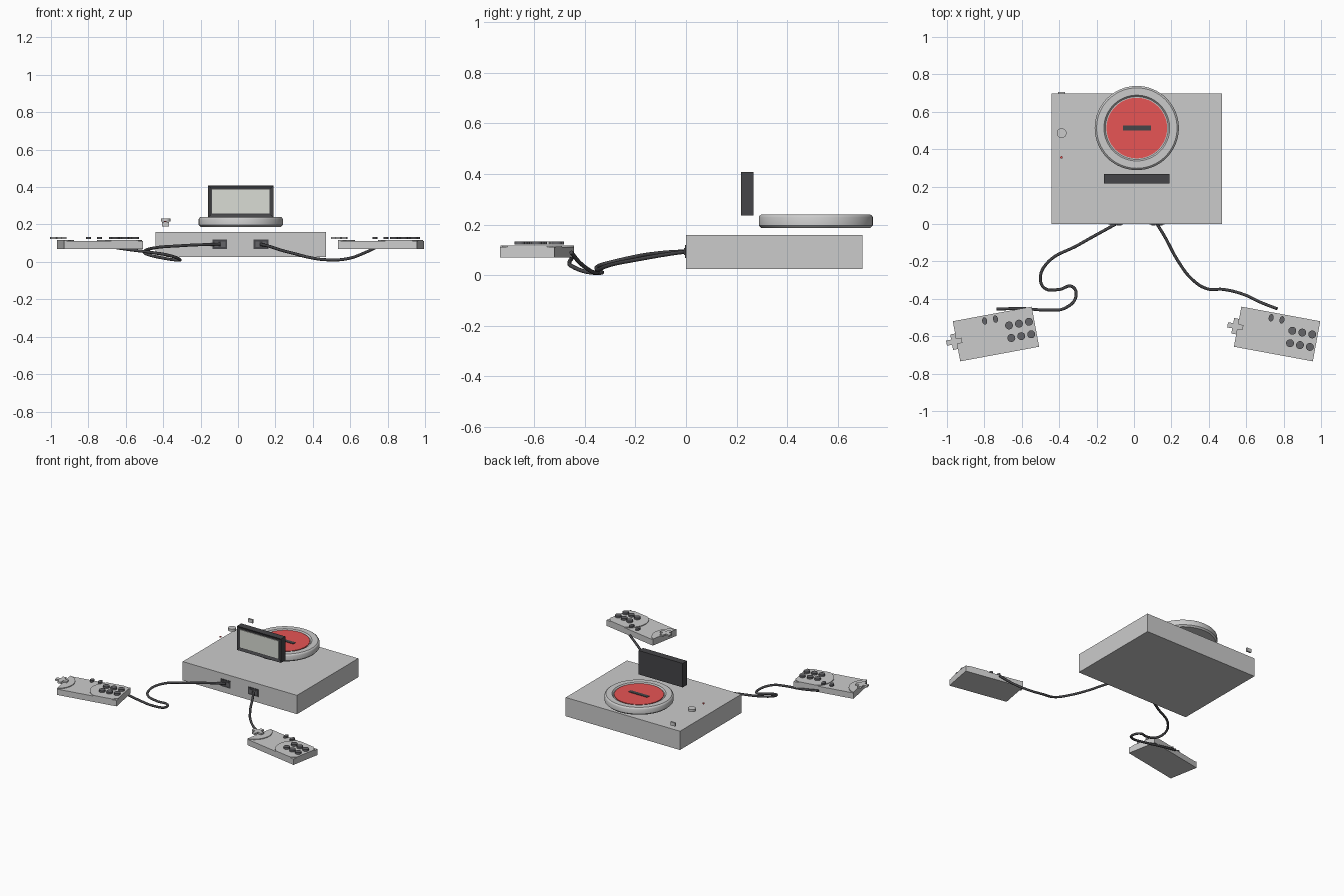
import bpy, bmesh
from math import sin, cos, pi, radians
from mathutils import Matrix

if "Cube" in bpy.data.objects:
    bpy.data.objects.remove(bpy.data.objects["Cube"])


def material(name, rgb):
    m = bpy.data.materials.new(name)
    m.diffuse_color = (*rgb, 1)
    m.use_nodes = True
    m.node_tree.nodes["Principled BSDF"].inputs["Base Color"].default_value = m.diffuse_color
    return m


DARK = material("dark_plastic", (0.06, 0.06, 0.065))
BUTTON = material("button_grey", (0.13, 0.13, 0.14))
RED = material("red", (0.8, 0.09, 0.09))
GLASS = material("screen_glass", (0.7, 0.72, 0.66))


def finish(name, bm, mat=None, matrix=None, smooth=False):
    bmesh.ops.recalc_face_normals(bm, faces=bm.faces)
    me = bpy.data.meshes.new(name)
    bm.to_mesh(me)
    bm.free()
    ob = bpy.data.objects.new(name, me)
    bpy.context.collection.objects.link(ob)
    if mat:
        me.materials.append(mat)
    if matrix:
        ob.matrix_world = matrix
    if smooth:
        bpy.ops.object.select_all(action='DESELECT')
        ob.select_set(True)
        bpy.context.view_layer.objects.active = ob
        bpy.ops.object.shade_smooth_by_angle(angle=radians(35))
    return ob


def box(name, x, y, z, mat=None, matrix=None):
    bm = bmesh.new()
    bmesh.ops.create_cube(bm, size=1)
    for v in bm.verts:
        v.co = [a + (b - a) * (c + 0.5) for (a, b), c in zip((x, y, z), v.co)]
    return finish(name, bm, mat, matrix)


def prism(name, pts, z0, z1, mat=None, matrix=None, smooth=False):
    bm = bmesh.new()
    face = bm.faces.new([bm.verts.new((x, y, z0)) for x, y in pts])
    ext = bmesh.ops.extrude_face_region(bm, geom=[face])
    for v in ext["geom"]:
        if isinstance(v, bmesh.types.BMVert):
            v.co.z = z1
    bmesh.ops.remove_doubles(bm, verts=bm.verts, dist=1e-5)
    return finish(name, bm, mat, matrix, smooth)


def ellipse(cx, cy, rx, ry, n=32):
    return [(cx + rx * cos(2 * pi * i / n), cy + ry * sin(2 * pi * i / n)) for i in range(n)]


def lathe(name, profile, cx, cy, steps=64):
    bm = bmesh.new()
    vs = [bm.verts.new((r, 0, z)) for r, z in profile]
    es = [bm.edges.new(p) for p in zip(vs, vs[1:])]
    bmesh.ops.spin(bm, geom=vs + es, axis=(0, 0, 1), cent=(0, 0, 0), angle=2 * pi, steps=steps)
    bmesh.ops.remove_doubles(bm, verts=bm.verts, dist=1e-5)
    return finish(name, bm, None, Matrix.Translation((cx, cy, 0)), True)


def cable(name, pts):
    cu = bpy.data.curves.new(name, 'CURVE')
    cu.dimensions = '3D'
    cu.bevel_depth = 0.008
    cu.bevel_resolution = 3
    cu.use_fill_caps = True
    sp = cu.splines.new('BEZIER')
    sp.bezier_points.add(len(pts) - 1)
    for bp, p in zip(sp.bezier_points, pts):
        bp.co = p
        bp.handle_left_type = bp.handle_right_type = 'AUTO'
    cu.materials.append(DARK)
    bpy.context.collection.objects.link(bpy.data.objects.new(name, cu))


# Console body
box("console_body", (-0.44, 0.47), (0, 0.697), (0.025, 0.16))

# Round disc lid with red centre and dark slot
lathe("disc_lid", [(0, .187), (.215, .187), (.225, .197), (.225, .229), (.222, .235), (.215, .24),
                   (.176, .24), (.168, .23), (0, .23)], 0.015, 0.513)
prism("red_lid_centre", ellipse(0.015, 0.513, 0.162, 0.162, 64), 0.228, 0.236, RED, smooth=True)
box("lid_slot", (-0.06, 0.09), (0.5, 0.527), (0.232, 0.239), DARK)

# Upright display: case with an inset front and a pale panel
bpy_case = box("display_case", (-0.16, 0.19), (0.217, 0.266), (0.236, 0.408), DARK)
bm = bmesh.new()
bm.from_mesh(bpy_case.data)
bm.normal_update()
front = min(bm.faces, key=lambda f: f.calc_center_median().y)
bmesh.ops.inset_region(bm, faces=[front], thickness=0.022, depth=0)
bmesh.ops.translate(bm, verts=front.verts, vec=(0, 0.008, 0))
bm.to_mesh(bpy_case.data)
bm.free()
box("display_panel", (-0.138, 0.168), (0.221, 0.226), (0.258, 0.386), GLASS)

# Power button, rear switch and indicator light
prism("power_button", ellipse(-0.387, 0.486, 0.026, 0.026), 0.215, 0.233, smooth=True)
box("rear_switch", (-0.407, -0.37), (0.694, 0.706), (0.188, 0.213))
prism("indicator_light", ellipse(-0.388, 0.356, 0.007, 0.007, 16), 0.213, 0.219, RED)

# Front ports with plug blocks
for side, x in (("left", -0.097), ("right", 0.123)):
    box(side + "_port", (x - .039, x + .039), (-0.004, 0.01), (0.068, 0.12), DARK)
    for dx in (-0.018, 0.018):
        box(side + "_port_socket", (x + dx - .011, x + dx + .011), (-0.007, 0), (0.08, 0.108), BUTTON)

# Hand controllers
clamp = lambda v, m: max(-m, min(m, v))
HX, HY = 0.2145, 0.109
for side, x, ang in (("left", -0.738, 10.5), ("right", 0.765, -10.5)):
    M = Matrix.Translation((x, -0.588, 0)) @ Matrix.Rotation(radians(ang), 4, 'Z')
    n = side + "_controller_"
    box(n + "body", (-HX, HX), (-HY, HY), (0.07, 0.112), None, M)
    # Raised pads under the buttons and cross, clipped to the body outline
    pad = [(clamp(a, HX), clamp(b, HY)) for a, b in ellipse(0.115, 0, 0.13, 0.125, 64)]
    prism(n + "button_pad", pad, 0.108, 0.117, None, M)
    arc = [(-0.26 + 0.117 * cos(t), 0.117 * sin(t)) for t in [radians(-66 + 6 * i) for i in range(23)]]
    prism(n + "cross_pad", [(-HX, -HY + .001)] + arc[0:] + [(-HX, HY - .001)], 0.108, 0.117, None, M)
    # Direction cross
    a, w, cx = 0.042, 0.014, -0.227
    cross = [(a, -w), (a, w), (w, w), (w, a), (-w, a), (-w, w),
             (-a, w), (-a, -w), (-w, -w), (-w, -a), (w, -a), (w, -w)]
    prism(n + "cross", [(cx + p, q) for p, q in cross], 0.121, 0.133, None, M)
    # Six action buttons
    for bx in (0.077, 0.131, 0.185):
        for by in (-0.036, 0.032):
            prism(n + "action_button", ellipse(bx, by, 0.021, 0.021, 24), 0.121, 0.134, BUTTON, M, True)
    # Two small oval buttons
    for bx in (-0.047, 0.012):
        prism(n + "oval_button", ellipse(bx, 0.079, 0.013, 0.02, 24), 0.121, 0.133, BUTTON, M, True)

# Cables
cable("left_cable", [(-.097, 0, .095), (-.294, -.11, .087), (-.47, -.215, .07), (-.5, -.3, .05),
                     (-.475, -.345, .037), (-.4, -.35, .02), (-.33, -.335, .01), (-.31, -.385, .012),
                     (-.37, -.45, .035), (-.46, -.46, .05), (-.6, -.452, .068), (-.735, -.455, .09)])
cable("right_cable", [(.123, 0, .093), (.16, -.06, .085), (.24, -.205, .06), (.31, -.295, .042),
                      (.39, -.346, .022), (.48, -.35, .011), (.59, -.378, .018),
                      (.68, -.42, .05), (.765, -.453, .09)])
